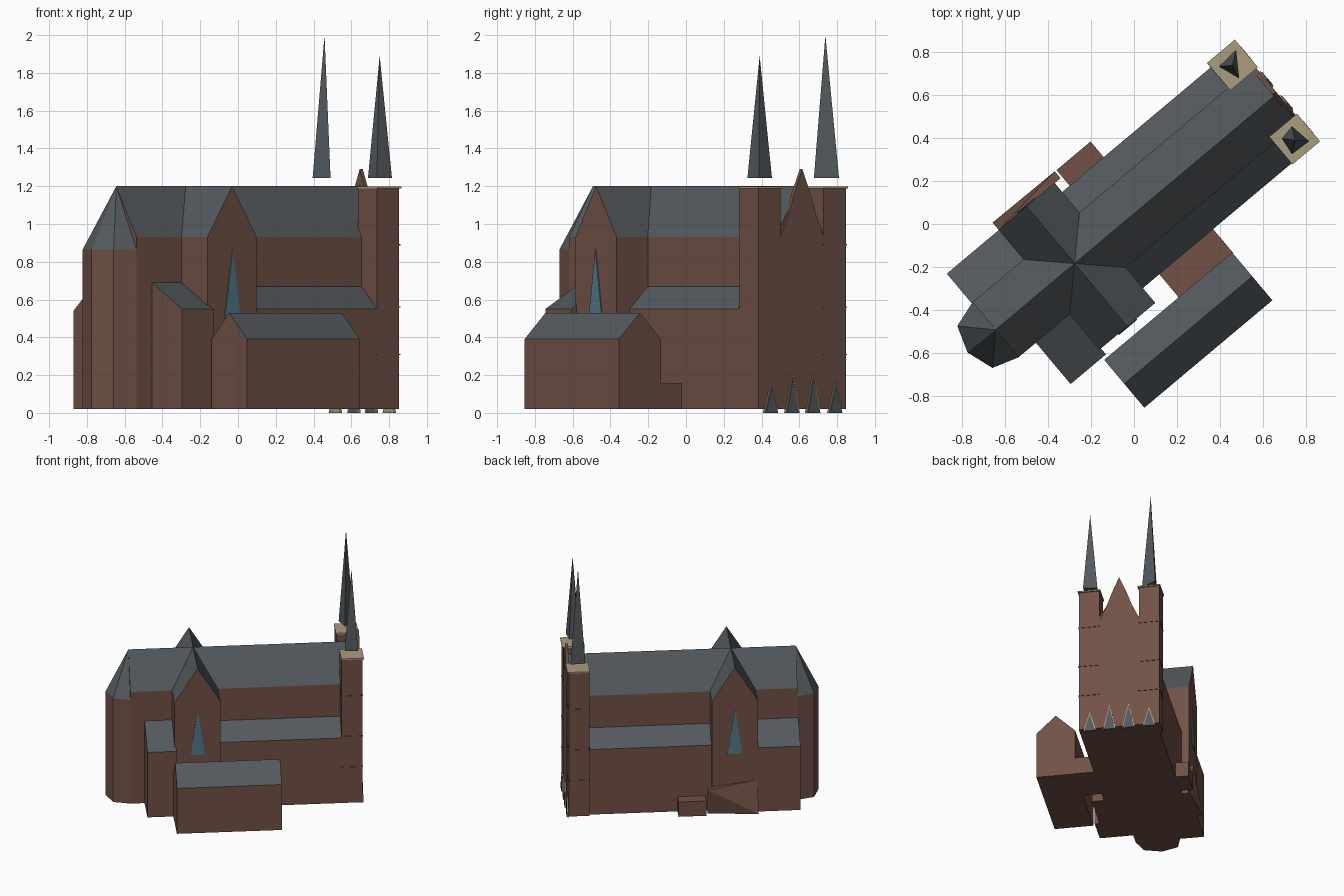
import bpy, bmesh, math
from mathutils import Matrix, Vector

if "Cube" in bpy.data.objects:
    bpy.data.objects.remove(bpy.data.objects["Cube"])

ANGLE = math.radians(40)          # the church axis is turned on the plan
AXIS = 0.037                      # sideways position of the ridge line
BASE = 0.02


def material(name, rgb):
    m = bpy.data.materials.new(name)
    m.diffuse_color = (*rgb, 1)
    m.use_nodes = True
    m.node_tree.nodes["Principled BSDF"].inputs["Base Color"].default_value = m.diffuse_color
    return m


BRICK = material("brick", (0.165, 0.083, 0.062))
SLATE = material("slate", (0.088, 0.102, 0.112))
STONE = material("pale stone", (0.40, 0.335, 0.21))
GLASS = material("window glass", (0.085, 0.19, 0.24))


def finish(name, bm, mats, roof_rule=False):
    """Write the mesh; faces that look upward take the second material."""
    bmesh.ops.recalc_face_normals(bm, faces=bm.faces)
    if roof_rule:
        for f in bm.faces:
            f.material_index = 1 if f.normal.z > 0.2 else 0
    me = bpy.data.meshes.new(name)
    bm.to_mesh(me)
    bm.free()
    for m in mats:
        me.materials.append(m)
    ob = bpy.data.objects.new(name, me)
    ob.rotation_euler.z = ANGLE
    bpy.context.collection.objects.link(ob)
    return ob


def prism(name, profile, axis, a, b, mats, roof=False):
    """Extrude a closed profile (side, z) from a to b along 'u' (length) or 'v' (width)."""
    bm = bmesh.new()
    place = (lambda t, s, z: (t, s, z)) if axis == 'u' else (lambda t, s, z: (s, t, z))
    ends = [[bm.verts.new(place(t, s, z)) for s, z in profile] for t in (a, b)]
    n = len(profile)
    for ring in ends:
        bm.faces.new(ring)
    for i in range(n):
        j = (i + 1) % n
        bm.faces.new((ends[0][i], ends[0][j], ends[1][j], ends[1][i]))
    return finish(name, bm, mats, roof)


def box(name, u0, u1, v0, v1, z0, z1, mat):
    return prism(name, [(v0, z0), (v1, z0), (v1, z1), (v0, z1)], 'u', u0, u1, [mat])


def house(name, mid, half, eave, ridge, axis, a, b):
    pts = [(mid - half, BASE), (mid + half, BASE), (mid + half, eave),
           (mid, ridge), (mid - half, eave)]
    return prism(name, pts, axis, a, b, [BRICK, SLATE], True)


def lean_to(name, outer, inner, low, high, a, b):
    pts = [(outer, BASE), (inner, BASE), (inner, high), (outer, low)]
    return prism(name, pts, 'u', a, b, [BRICK, SLATE], True)


def pyramid(name, base, apex, z0, mats):
    """Pointed roof over a base given in plan coordinates."""
    bm = bmesh.new()
    ring = [bm.verts.new((x, y, z0)) for x, y in base]
    top = bm.verts.new(apex)
    bm.faces.new(ring)
    for i in range(len(ring)):
        bm.faces.new((ring[i], ring[(i + 1) % len(ring)], top))
    bmesh.ops.transform(bm, matrix=Matrix.Rotation(-ANGLE, 4, 'Z'), verts=bm.verts)
    return finish(name, bm, mats)


# main body: nave with chancel, and the crossing transept
house("nave", AXIS, 0.167, 0.93, 1.2, 'u', -0.81, 0.89)
house("transept", -0.33, 0.17, 0.93, 1.2, 'v', -0.345, 0.385)

# aisles with lean-to roofs, beside the nave and beside the chancel
lean_to("right_aisle", -0.255, -0.13, 0.55, 0.67, -0.2, 0.76)
lean_to("left_aisle", 0.329, 0.204, 0.55, 0.67, -0.2, 0.76)
lean_to("right_chancel_aisle", -0.381, -0.13, 0.55, 0.69, -0.705, -0.49)
lean_to("left_chancel_aisle", 0.383, 0.204, 0.54, 0.69, -0.816, -0.49)

# apse: many-sided wall under a half pyramid
bm = bmesh.new()
plan = [(-0.81, -0.13), (-0.935, -0.09), (-0.978, 0.04), (-0.935, 0.165), (-0.81, 0.204)]
low = [bm.verts.new((u, v, BASE)) for u, v in plan]
top = [bm.verts.new((u, v, 0.865)) for u, v in plan]
tip = bm.verts.new((-0.81, AXIS, 1.2))
bm.faces.new(low)
for i in range(4):
    bm.faces.new((low[i], low[i + 1], top[i + 1], top[i]))
    bm.faces.new((top[i], top[i + 1], tip))
bm.faces.new((low[0], top[0], tip, top[4], low[4]))
finish("apse", bm, [BRICK, SLATE], True)

# transept windows
for side, v0, v1 in (("right", -0.351, -0.344), ("left", 0.384, 0.391)):
    prism(side + "_window", [(-0.385, 0.5), (-0.275, 0.5), (-0.33, 0.865)],
          'v', v0, v1, [GLASS])

# towers with thin bands and stone caps
TU, TH = 0.823, 0.077
for side, v in (("right", -0.178), ("left", 0.272)):
    box(side + "_tower", TU - TH, TU + TH, v - TH, v + TH, BASE, 1.188, BRICK)
    for k, z in enumerate((0.31, 0.56, 0.89)):
        h = TH + 0.004
        box(f"{side}_tower_band_{k + 1}", TU - h, TU + h, v - h, v + h,
            z - 0.003, z + 0.003, BRICK)
    h = TH + 0.007
    box(side + "_tower_cap", TU - h + 0.004, TU + h + 0.004, v - h, v + h,
        1.188, 1.198, STONE)

# spires: one with three sides, one with four
pyramid("left_spire", [(0.395, 0.733), (0.49, 0.677), (0.475, 0.81)],
        (0.458, 0.738, 2.0), 1.243, [SLATE])
pyramid("right_spire", [(0.688, 0.398), (0.735, 0.325), (0.815, 0.385), (0.735, 0.455)],
        (0.75, 0.39, 1.89), 1.243, [SLATE])

# facade between the towers, with a swept gable
FV = 0.047
half = [(0.15, BASE), (0.15, 0.93), (0.095, 1.05), (0.052, 1.17)]
facade = ([(FV + s, z) for s, z in half] + [(FV, 1.29)]
          + [(FV - s, z) for s, z in reversed(half)])
prism("facade", facade, 'u', 0.88, 0.902, [BRICK])

# pointed doors
for k, (v, h) in enumerate(((-0.172, 0.16), (-0.025, 0.21), (0.119, 0.21), (0.272, 0.16))):
    for part, w, u1, mat, hh in (("frame", 0.048, 0.908, STONE, h),
                                 ("door", 0.040, 0.912, SLATE, h - 0.02)):
        prism(f"{part}_{k + 1}", [(v - w, 0), (v + w, 0), (v, hh)],
              'u', 0.895, u1, [mat])

# side hall and the low passage joining it to the aisle
house("side_hall", -0.5405, 0.1455, 0.39, 0.53, 'u', -0.513, 0.265)
box("passage", -0.06, 0.267, -0.40, -0.25, BASE, 0.155, BRICK)

# small outbuildings on the other side
box("low_porch", -0.115, 0.092, 0.325, 0.424, BASE, 0.14, BRICK)
bm = bmesh.new()
for co in ((-0.5, 0.428, BASE), (-0.5, 0.383, BASE), (-0.5, 0.383, 0.28),
           (-0.125, 0.425, 0.23), (-0.125, 0.383, 0.23), (-0.125, 0.383, BASE)):
    bm.verts.new(co)
bmesh.ops.convex_hull(bm, input=bm.verts)
finish("slanted_shed", bm, [BRICK])
